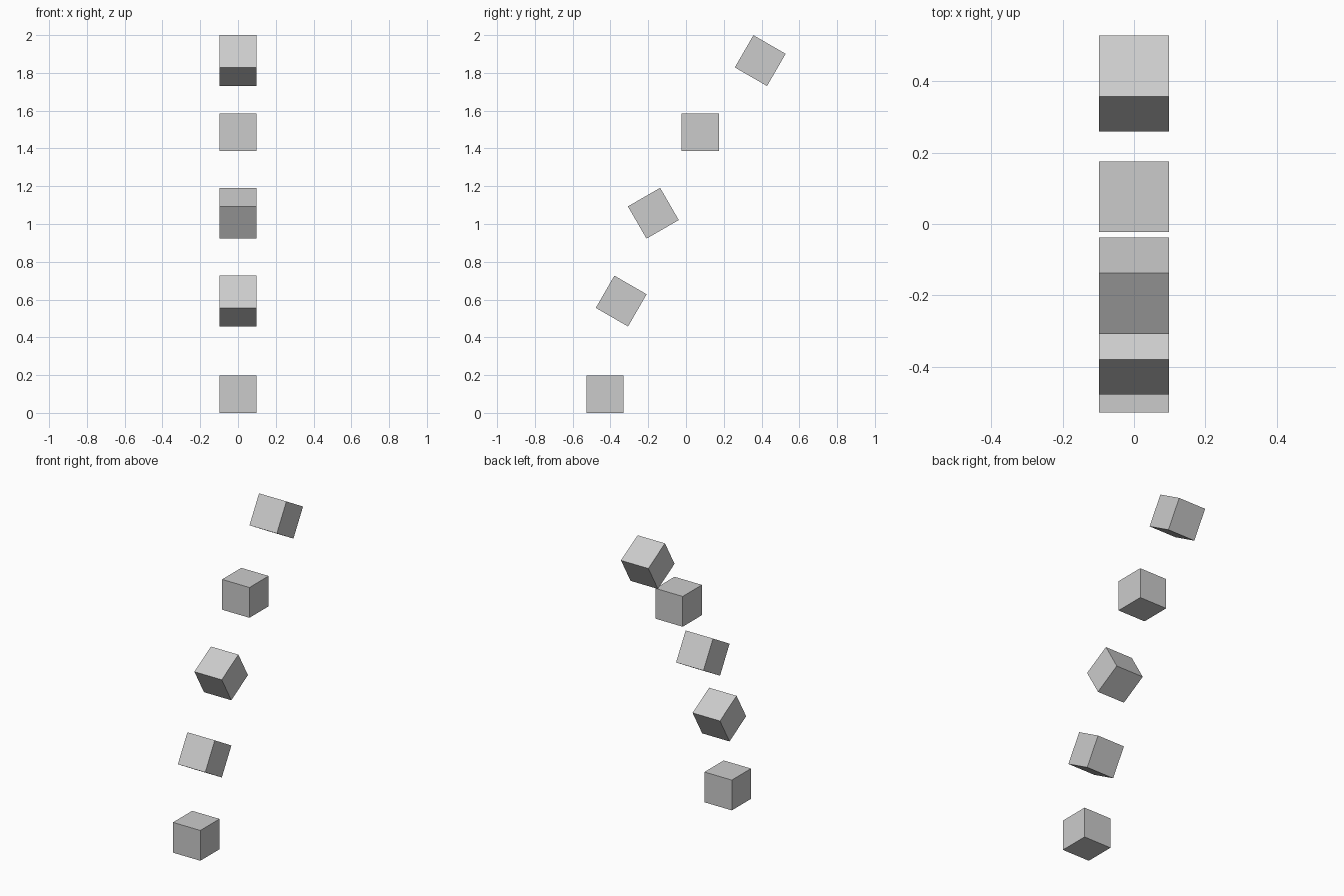
import bpy
from math import radians

cube = bpy.data.objects.get("Cube")
if cube:
    bpy.data.objects.remove(cube, do_unlink=True)

SIDE = 0.197

# Single flat grey
grey = bpy.data.materials.new("plain_grey")
grey.use_nodes = True
colour = (0.6, 0.6, 0.6, 1)
grey.diffuse_color = colour
grey.node_tree.nodes["Principled BSDF"].inputs["Base Color"].default_value = colour


def add_block(name, y, z, tilt):
    """Floating block tilted about the x axis."""
    bpy.ops.mesh.primitive_cube_add(size=SIDE, location=(0, y, z),
                                    rotation=(radians(tilt), 0, 0))
    block = bpy.context.object
    block.name = name
    block.data.materials.append(grey)


# Rising chain of blocks: name, y, z, tilt in degrees
for block in (
    ("bottom_block", -0.429, 0.0985, 0),
    ("lower_block", -0.343, 0.592, -30),
    ("middle_block", -0.173, 1.057, 30),
    ("upper_block", 0.076, 1.486, 0),
    ("top_block", 0.393, 1.865, -30),
):
    add_block(*block)
